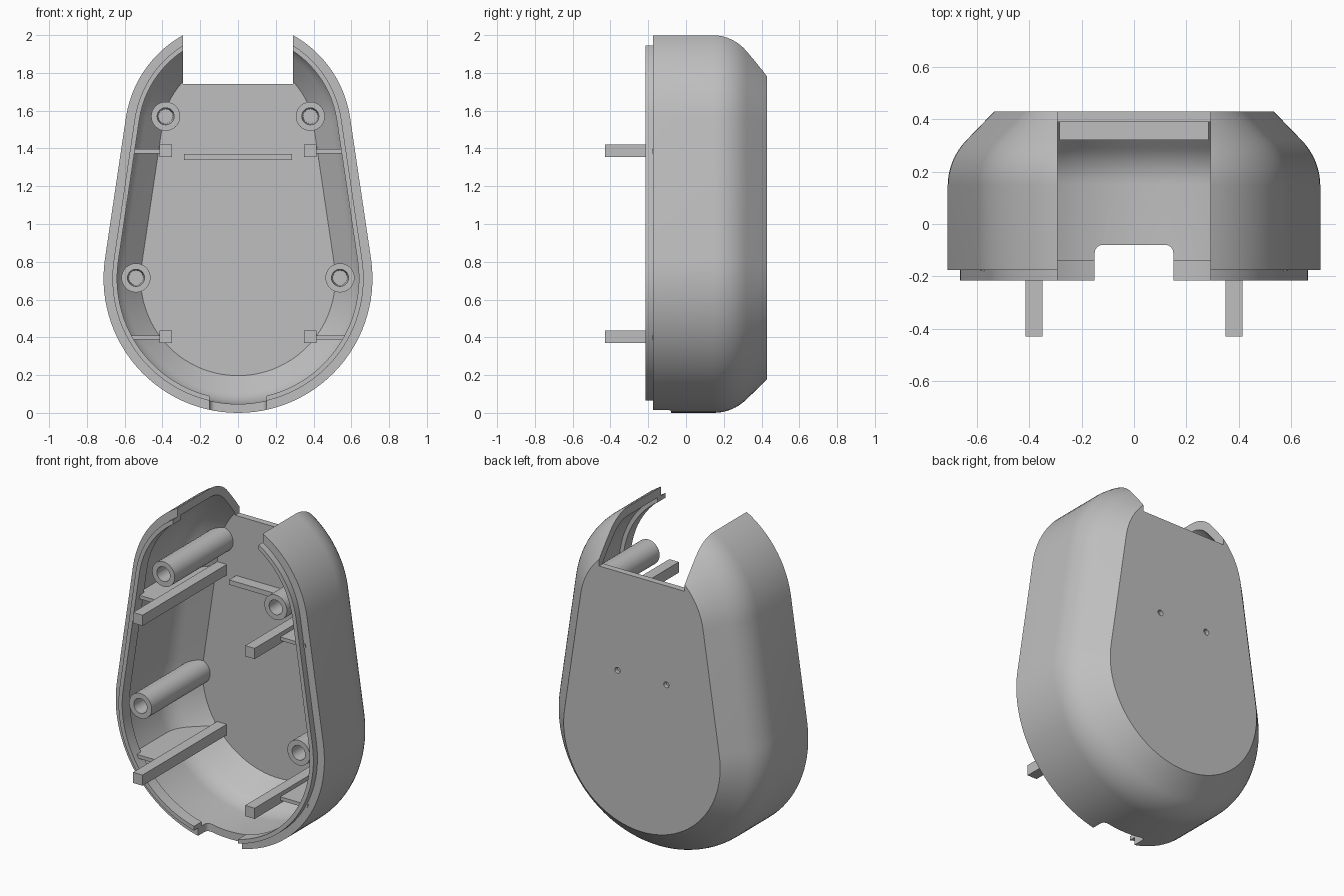
import bpy
import bmesh
from math import sin, cos, asin, pi, radians

cube = bpy.data.objects.get("Cube")
if cube:
    bpy.data.objects.remove(cube, do_unlink=True)

# One plain grey plastic
plastic = bpy.data.materials.new("grey_plastic")
plastic.use_nodes = True
GREY = (0.52, 0.52, 0.52, 1)
plastic.diffuse_color = GREY
plastic.node_tree.nodes["Principled BSDF"].inputs["Base Color"].default_value = GREY

# Egg outline: a large arc below and a small arc above, joined by tangents
BIG_R, SMALL_R, TOP_Z = 0.712, 0.6, 1.475
TILT = asin((BIG_R - SMALL_R) / (TOP_Z - BIG_R))
FLOOR_Y = 0.39


def arc(cz, radius, start, end, steps):
    angles = [start + (end - start) * i / steps for i in range(steps + 1)]
    return [(radius * cos(a), cz + radius * sin(a)) for a in angles]


def egg(y, inset):
    pts = arc(BIG_R, BIG_R - inset, pi - TILT, 2 * pi + TILT, 56)
    pts += arc(TOP_Z, SMALL_R - inset, TILT, pi - TILT, 40)
    return [(x, y, z) for x, z in pts]


def wall(front_y, inset, bend_y, bend_r, back_y, back_inset):
    """Straight wall, rounded bend, then a sloping chamfer."""
    prof = [(front_y, inset)]
    for i in range(9):
        a = i / 8 * pi / 4
        prof.append((bend_y + bend_r * sin(a), inset + bend_r * (1 - cos(a))))
    return prof + [(back_y, back_inset)]


def finish(bm, name):
    bmesh.ops.recalc_face_normals(bm, faces=bm.faces)
    mesh = bpy.data.meshes.new(name)
    bm.to_mesh(mesh)
    bm.free()
    mesh.materials.append(plastic)
    obj = bpy.data.objects.new(name, mesh)
    bpy.context.collection.objects.link(obj)
    return obj


def loft(name, rings, closed=False):
    bm = bmesh.new()
    loops = [[bm.verts.new(p) for p in ring] for ring in rings]
    pairs = list(zip(loops, loops[1:]))
    if closed:
        pairs.append((loops[-1], loops[0]))
    else:
        bm.faces.new(loops[0])
        bm.faces.new(loops[-1])
    for a, b in pairs:
        for i in range(len(a)):
            j = (i + 1) % len(a)
            bm.faces.new((a[i], a[j], b[j], b[i]))
    return finish(bm, name)


def box(name, x, y, z):
    bm = bmesh.new()
    bmesh.ops.create_cube(bm, size=1)
    for v in bm.verts:
        for axis, (low, high) in enumerate((x, y, z)):
            v.co[axis] = low if v.co[axis] < 0 else high
    return finish(bm, name)


def disc(cx, cz, y, radius):
    return [(cx + radius * cos(2 * pi * i / 32), y, cz + radius * sin(2 * pi * i / 32))
            for i in range(32)]


def apply_boolean(obj, cutter, operation):
    bpy.context.view_layer.objects.active = obj
    mod = obj.modifiers.new("cut", 'BOOLEAN')
    mod.operation, mod.solver, mod.object = operation, 'EXACT', cutter
    bpy.ops.object.modifier_apply(modifier=mod.name)


# Shell: inner floor out to the rim, then over the outside to the back
inner = wall(-0.175, 0.047, 0.15, 0.2, FLOOR_Y, 0.197)
outer = wall(-0.175, 0, 0.145, 0.25, 0.43, 0.178)
shell = loft("shell", [egg(y, d) for y, d in inner[::-1] + outer])

# Raised lip lining the rim
lip = loft("rim_lip", [egg(y, d) for y, d in
                       ((-0.14, 0.047), (-0.215, 0.047), (-0.215, 0.072), (-0.14, 0.072))],
           closed=True)

# Cutters: top opening, rounded cable notch, blind screw holes in the back
opening = box("opening_cutter", (-0.292, 0.292), (-1, 1), (1.74, 2.5))
notch = box("notch_cutter", (-0.15, 0.15), (-0.4, -0.08), (-0.2, 0.3))
bm = bmesh.new()
bm.from_mesh(notch.data)
corners = [e for e in bm.edges if all(v.co.y > -0.1 for v in e.verts)
           and abs(e.verts[0].co.z - e.verts[1].co.z) > 0.1]
bmesh.ops.bevel(bm, geom=corners, offset=0.03, segments=6, profile=0.5, affect='EDGES')
bm.to_mesh(notch.data)
bm.free()
helpers = [opening, notch]
for part in (shell, lip):
    for cutter in (opening, notch):
        apply_boolean(part, cutter, 'DIFFERENCE')
for side in (1, -1):
    drill = loft("drill_cutter", [disc(side * 0.167, 1.13, y, 0.018) for y in (0.405, 0.5)])
    apply_boolean(shell, drill, 'DIFFERENCE')
    helpers.append(drill)

# Cavity volume, reaching slightly into the wall, trims the inner fittings
cavity = loft("cavity_trimmer", [egg(-0.6, 0.035)] +
              [egg(y + 0.005, d - 0.012) for y, d in inner])
helpers.append(cavity)

fittings = []
for side, label in ((1, "left"), (-1, "right")):
    # Screw posts with tapered blind holes
    for level, px, pz in (("upper", 0.383, 1.57), ("lower", 0.54, 0.715)):
        rings = [(0.45, 0.077), (-0.18, 0.077), (-0.18, 0.045), (0.25, 0.038)]
        fittings.append(loft(f"{level}_{label}_screw_post",
                             [disc(side * px, pz, y, r) for y, r in rings]))
    # Long square pins, each braced to the wall by a thin rib
    for level, pz in (("upper", 1.388), ("lower", 0.402)):
        xs = sorted((side * 0.35, side * 0.415))
        fittings.append(box(f"{level}_{label}_pin", xs, (-0.43, 0.45),
                            (pz - 0.033, pz + 0.033)))
        xs = sorted((side * 0.4, side * 0.8))
        fittings.append(box(f"{level}_{label}_rib", xs, (-0.18, 0.45),
                            (pz - 0.014, pz + 0.008)))
for part in fittings:
    apply_boolean(part, cavity, 'INTERSECT')

# Low ledge across the inside of the back
ledge = box("back_ledge", (-0.285, 0.285), (0.32, FLOOR_Y + 0.01), (1.34, 1.37))

for helper in helpers:
    bpy.data.objects.remove(helper, do_unlink=True)

# Smooth the curves and keep the edges crisp
bpy.ops.object.select_all(action='DESELECT')
for part in [shell, lip, ledge] + fittings:
    part.select_set(True)
bpy.context.view_layer.objects.active = shell
bpy.ops.object.shade_smooth_by_angle(angle=radians(30))
